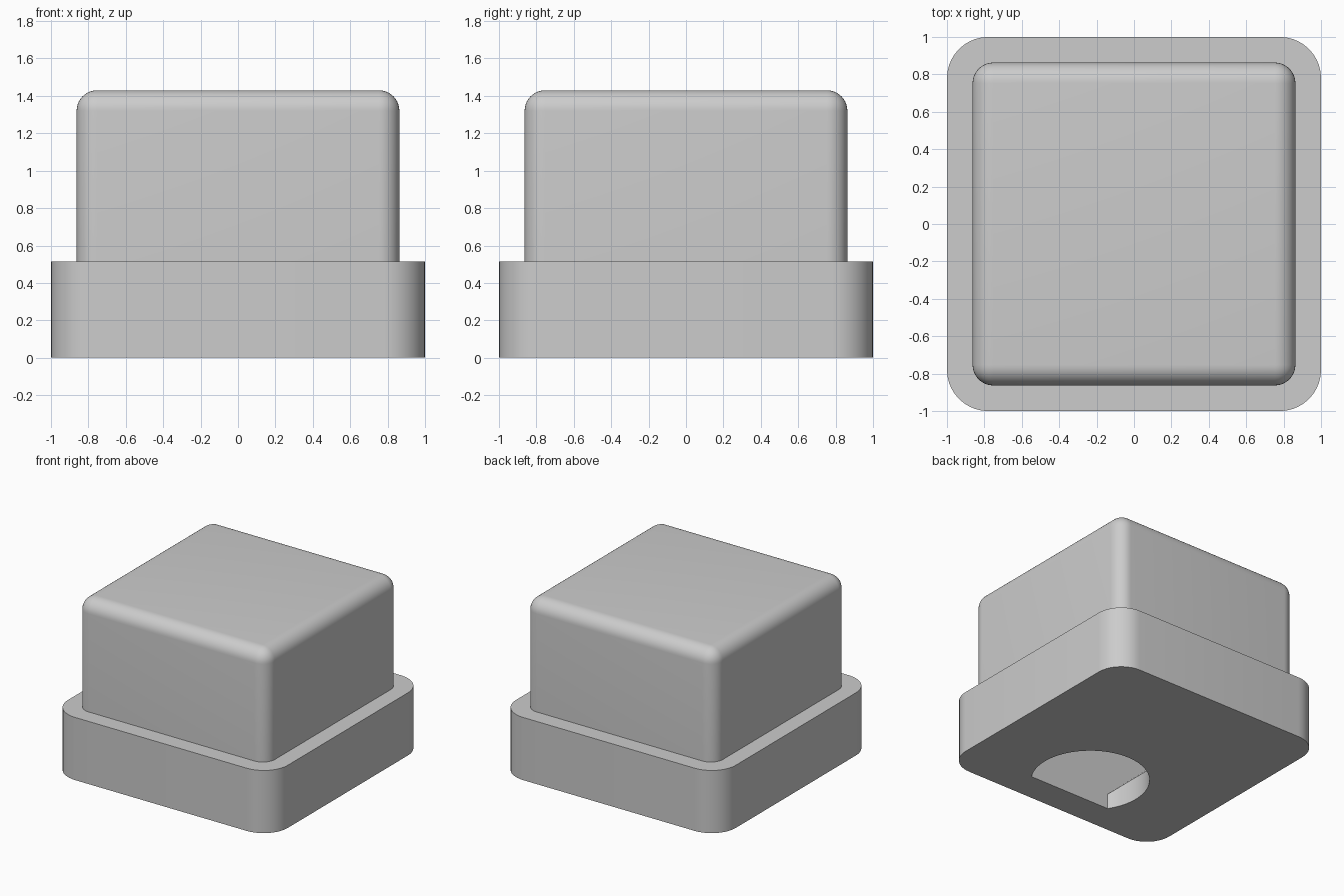
import bpy, bmesh, math

if "Cube" in bpy.data.objects:
    bpy.data.objects.remove(bpy.data.objects["Cube"])

grey = bpy.data.materials.new("light_grey")
grey.diffuse_color = (0.604, 0.604, 0.604, 1)
grey.use_nodes = True
grey.node_tree.nodes["Principled BSDF"].inputs["Base Color"].default_value = grey.diffuse_color


def finish(bm, name):
    bmesh.ops.recalc_face_normals(bm, faces=bm.faces)
    mesh = bpy.data.meshes.new(name)
    bm.to_mesh(mesh)
    bm.free()
    mesh.materials.append(grey)
    obj = bpy.data.objects.new(name, mesh)
    bpy.context.collection.objects.link(obj)
    return obj


def rounded_block(name, half, z0, z1, radius, round_top):
    """Square block with rounded vertical edges and, optionally, a rounded top."""
    bm = bmesh.new()
    bmesh.ops.create_cube(bm, size=2)
    for v in bm.verts:
        v.co = (v.co.x * half, v.co.y * half, z0 if v.co.z < 0 else z1)

    def wanted(e):
        a, b = (v.co.z for v in e.verts)
        return abs(a - b) > 1e-4 or (round_top and min(a, b) > z1 - 1e-4)

    bmesh.ops.bevel(bm, geom=[e for e in bm.edges if wanted(e)], offset=radius,
                    segments=10, profile=0.5, affect='EDGES', clamp_overlap=True)
    return finish(bm, name)


def combine(target, tool, operation):
    mod = target.modifiers.new(operation.lower(), 'BOOLEAN')
    mod.operation, mod.object, mod.solver = operation, tool, 'EXACT'
    bpy.context.view_layer.objects.active = target
    bpy.ops.object.modifier_apply(modifier=mod.name)
    bpy.data.objects.remove(tool)


# Outer body: wide base with a narrower rounded cap
housing = rounded_block("housing", 1.0, 0, 0.515, 0.22, False)
cap = rounded_block("cap", 0.863, 0.3, 1.43, 0.11, True)
combine(housing, cap, 'UNION')

# Hollow interior with a floor sloping down to the outlet
W = 0.755
half_section = [(0.26, -W, 0.02), (0.26, -0.10, 0.02),
                (W, -W, 0.475), (W, 0.366, 0.475),
                (W, W, 0.855), (W, W, 1.32), (W, -W, 1.32), (0.26, W, 0.855)]
bm = bmesh.new()
for x, y, z in half_section:
    for side in (-1, 1):
        bm.verts.new((side * x, y, z))
bmesh.ops.convex_hull(bm, input=bm.verts)
bmesh.ops.dissolve_limit(bm, angle_limit=0.01, verts=bm.verts, edges=bm.edges)
combine(housing, finish(bm, "cavity"), 'DIFFERENCE')

# Outlet in the underside: circle cut flat at the front inner wall
cy, r = -0.512, 0.446
start = math.asin((-W - cy) / r)
sweep = math.pi - 2 * start
bm = bmesh.new()
ring = [bm.verts.new((r * math.cos(start + sweep * i / 48),
                      cy + r * math.sin(start + sweep * i / 48), -0.1)) for i in range(49)]
face = bm.faces.new(ring)
top = bmesh.ops.extrude_face_region(bm, geom=[face])["geom"]
for v in top:
    if isinstance(v, bmesh.types.BMVert):
        v.co.z = 0.25
combine(housing, finish(bm, "outlet"), 'DIFFERENCE')

# Smooth rounded edges, crisp corners
bpy.ops.object.select_all(action='DESELECT')
housing.select_set(True)
bpy.context.view_layer.objects.active = housing
bpy.ops.object.shade_smooth_by_angle(angle=math.radians(30))
